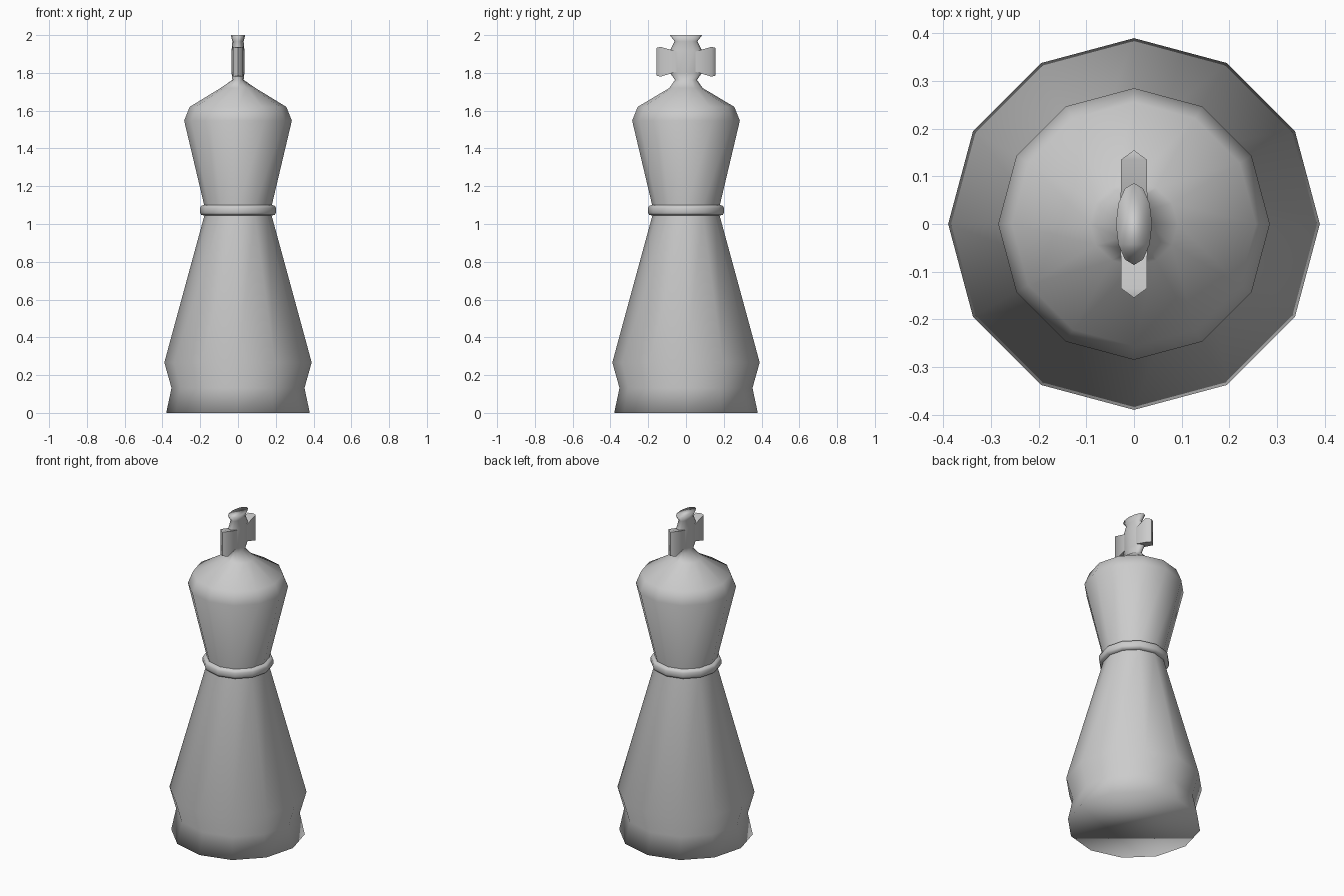
import bpy, bmesh, math

if "Cube" in bpy.data.objects:
    bpy.data.objects.remove(bpy.data.objects["Cube"])

SIDES = 12


def finish(name, bm, angle=None):
    bmesh.ops.recalc_face_normals(bm, faces=bm.faces[:])
    me = bpy.data.meshes.new(name)
    bm.to_mesh(me)
    bm.free()
    ob = bpy.data.objects.new(name, me)
    bpy.context.collection.objects.link(ob)
    bpy.ops.object.select_all(action='DESELECT')
    ob.select_set(True)
    bpy.context.view_layer.objects.active = ob
    if angle is None:
        bpy.ops.object.shade_smooth()
    else:
        bpy.ops.object.shade_smooth_by_angle(angle=math.radians(angle))
    return ob


def lathe(name, profile, caps):
    """Stack of twelve-sided rings (half width x, half width y, z)."""
    bm = bmesh.new()
    rings = []
    for rx, ry, z in profile:
        rings.append([bm.verts.new((rx * math.cos(i * math.tau / SIDES),
                                    ry * math.sin(i * math.tau / SIDES), z))
                      for i in range(SIDES)])
    for a, b in zip(rings, rings[1:]):
        for i in range(SIDES):
            j = (i + 1) % SIDES
            bm.faces.new((a[i], a[j], b[j], b[i]))
    if caps:
        bm.faces.new(rings[0][::-1])
        bm.faces.new(rings[-1])
    return finish(name, bm)


# Turned body, flattening into the upright of the cross
round_part = [(0.38, 0.0), (0.352, 0.132), (0.39, 0.267), (0.178, 1.045),
              (0.178, 1.095), (0.285, 1.547), (0.256, 1.62)]
body = [(r, r, z) for r, z in round_part]
body += [(0.092, 0.088, 1.72), (0.03, 0.058, 1.763), (0.034, 0.085, 1.80),
         (0.034, 0.085, 1.918), (0.03, 0.06, 1.967), (0.038, 0.086, 2.0)]
lathe("body", body, True)

# Waist collar
collar = [(0.177, 1.045), (0.195, 1.048), (0.201, 1.06), (0.201, 1.085),
          (0.195, 1.096), (0.177, 1.102)]
lathe("collar", [(r, r, z) for r, z in collar], False)

# Side arms of the cross, flaring outward to a bevelled edge
for side, label in ((1, "back"), (-1, "front")):
    bm = bmesh.new()
    loops = []
    for y, half, low, high in ((0.05, 0.028, 1.806, 1.913),
                               (0.135, 0.027, 1.78, 1.938)):
        loops.append([bm.verts.new((x, side * y, z)) for x, z in
                      ((-half, low), (half, low), (half, high), (-half, high))])
    a, b = loops
    for i in range(4):
        j = (i + 1) % 4
        bm.faces.new((a[i], a[j], b[j], b[i]))
    lo = bm.verts.new((0, side * 0.155, 1.785))
    hi = bm.verts.new((0, side * 0.155, 1.933))
    bm.faces.new((b[0], b[3], hi, lo))
    bm.faces.new((b[1], b[2], hi, lo))
    bm.faces.new((b[0], b[1], lo))
    bm.faces.new((b[2], b[3], hi))
    finish("cross_arm_" + label, bm, 60)
